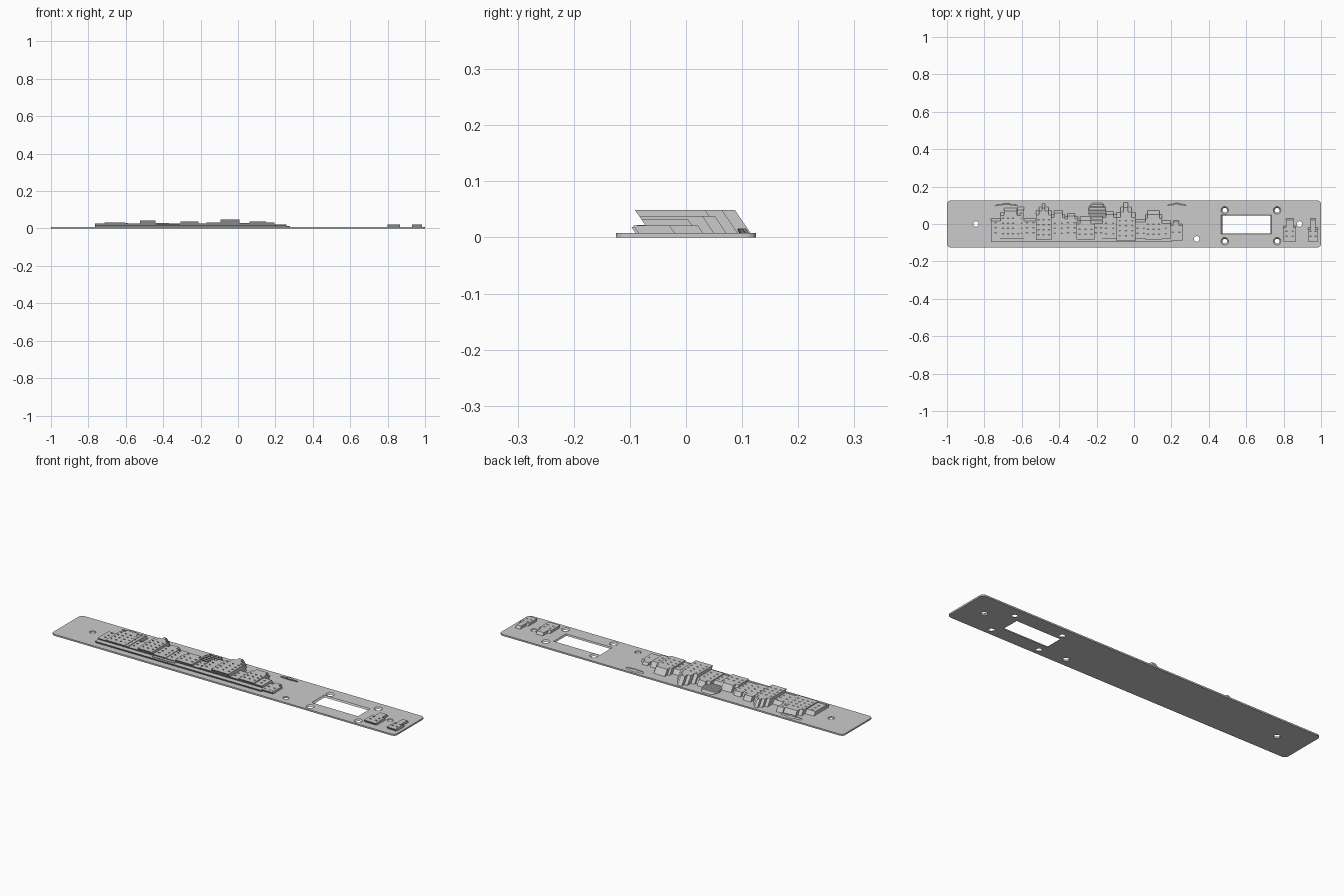
import bpy, bmesh, math

PLATE = 0.008      # plate thickness
LEAN = -0.68       # the relief leans toward -y as it rises

cube = bpy.data.objects.get("Cube")
if cube:
    bpy.data.objects.remove(cube, do_unlink=True)

grey = bpy.data.materials.new("plain grey")
grey.use_nodes = True
grey.diffuse_color = (0.6, 0.6, 0.6, 1)
grey.node_tree.nodes["Principled BSDF"].inputs["Base Color"].default_value = grey.diffuse_color


def loft(bm, low, high, z0, z1):
    """Closed solid between two matching outlines."""
    a = [bm.verts.new((x, y, z0)) for x, y in low]
    b = [bm.verts.new((x, y, z1)) for x, y in high]
    n = len(a)
    faces = [bm.faces.new(a[::-1]), bm.faces.new(b)]
    for i in range(n):
        j = (i + 1) % n
        faces.append(bm.faces.new((a[i], a[j], b[j], b[i])))
    bmesh.ops.recalc_face_normals(bm, faces=faces)


def leaning(bm, outline, z0, z1):
    """Prism whose outline is given where it meets the plate."""
    def at(z):
        return [(x, y + LEAN * (z - PLATE)) for x, y in outline]
    loft(bm, at(z0), at(z1), z0, z1)


def ellipse(cx, cy, rx, ry, n=32):
    return [(cx + rx * math.cos(math.tau * i / n), cy + ry * math.sin(math.tau * i / n))
            for i in range(n)]


def rect(x0, x1, y0, y1):
    return [(x0, y0), (x1, y0), (x1, y1), (x0, y1)]


def finish(name, bm):
    mesh = bpy.data.meshes.new(name)
    bm.to_mesh(mesh)
    bm.free()
    mesh.materials.append(grey)
    ob = bpy.data.objects.new(name, mesh)
    bpy.context.scene.collection.objects.link(ob)
    return ob


def carve(ob, bm):
    """Subtract the cutter solids and drop the helper."""
    cutter = finish("cutter", bm)
    cutter.hide_render = True
    mod = ob.modifiers.new("cut", 'BOOLEAN')
    mod.operation = 'DIFFERENCE'
    mod.solver = 'EXACT'
    mod.object = cutter
    bpy.context.view_layer.objects.active = ob
    bpy.ops.object.modifier_apply(modifier=mod.name)
    bpy.data.objects.remove(cutter, do_unlink=True)


# Mounting plate with rounded corners
R = 0.02
outline = []
for k, (sx, sy) in enumerate([(1, 1), (-1, 1), (-1, -1), (1, -1)]):
    for i in range(7):
        t = math.pi / 2 * (k + i / 6)
        outline.append((sx * (1 - R) + R * math.cos(t), sy * (0.125 - R) + R * math.sin(t)))
bm = bmesh.new()
loft(bm, outline, outline, 0, PLATE)
plate = finish("mounting_plate", bm)

# Plate openings: plain holes, countersunk holes and a display window
openings = []
for x, y in [(-0.845, 0), (0.335, -0.08), (0.885, 0)]:
    hole = ellipse(x, y, 0.015, 0.015)
    openings.append((hole, hole))
for x in (0.485, 0.765):
    for y in (-0.092, 0.073):
        openings.append((ellipse(x, y, 0.011, 0.011), ellipse(x, y, 0.021, 0.021)))
openings.append((rect(0.474, 0.73, -0.049, 0.043), rect(0.465, 0.736, -0.053, 0.05)))
for low, high in openings:
    bm = bmesh.new()
    loft(bm, low, high, -0.002, PLATE + 0.001)
    carve(plate, bm)


def building(name, cx, top, tiers, base=-0.063):
    """Stepped tower: tiers are (half width, y reached), with window recesses."""
    right, y = [], base
    for half, reach in tiers:
        right += [(cx + half, y), (cx + half, reach)]
        y = reach
    left = [(2 * cx - x, y) for x, y in reversed(right)]
    bm = bmesh.new()
    leaning(bm, right + left, PLATE - 0.001, top)
    ob = finish(name, bm)
    # Rows of small window recesses
    half, reach = tiers[0]
    cols = max(1, int(half * 2 / 0.026))
    step = half * 2 / cols
    cut = bmesh.new()
    y = base + 0.03
    while y < reach - 0.008:
        for c in range(cols):
            x = cx - half + step * (c + 0.5)
            leaning(cut, rect(x - 0.005, x + 0.005, y - 0.003, y + 0.003), top - 0.004, top + 0.004)
        y += 0.027
    carve(ob, cut)


# Skyline, from the right-hand end to the left
SKYLINE = [
    (-0.74, 0.027, [(0.025, 0.03)]),
    (-0.66, 0.032, [(0.055, 0.062), (0.035, 0.085)]),
    (-0.605, 0.03, [(0.018, 0.09)]),
    (-0.555, 0.027, [(0.035, 0.03)]),
    (-0.483, 0.043, [(0.042, 0.072), (0.025, 0.092), (0.008, 0.11)]),
    (-0.405, 0.03, [(0.037, 0.05), (0.022, 0.073)]),
    (-0.335, 0.027, [(0.035, 0.04), (0.02, 0.055)]),
    (-0.26, 0.038, [(0.048, 0.02), (0.03, 0.04)]),
    (-0.19, 0.027, [(0.026, 0.015)]),
    (-0.13, 0.032, [(0.038, 0.05), (0.02, 0.066)]),
    (-0.043, 0.049, [(0.05, 0.062), (0.03, 0.092), (0.012, 0.115)]),
    (0.035, 0.03, [(0.034, 0.025)]),
    (0.105, 0.038, [(0.044, 0.05), (0.032, 0.072)]),
    (0.17, 0.032, [(0.024, 0.02)]),
    (0.225, 0.02, [(0.035, 0), (0.016, 0.02)]),
]
for i, (cx, top, tiers) in enumerate(SKYLINE):
    building(f"skyline_building_{i + 1}", cx, top, tiers)

# Two low buildings at the far end
building("end_building_wide", 0.832, 0.021, [(0.034, -0.01), (0.02, 0.03)], -0.085)
building("end_building_narrow", 0.957, 0.021, [(0.026, -0.02), (0.014, 0.03)], -0.085)

# Street strip along the foot of the skyline
bm = bmesh.new()
leaning(bm, rect(-0.765, 0.2, -0.09, -0.06), PLATE - 0.001, 0.019)
leaning(bm, rect(0.2, 0.26, -0.08, -0.06), PLATE - 0.001, 0.019)
finish("street_strip", bm)
bm = bmesh.new()
leaning(bm, rect(-0.44, -0.31, -0.078, -0.062), 0.018, 0.022)
finish("street_kerb", bm)

# Banded globe behind the skyline
bm = bmesh.new()
cy, r = 0.072, 0.047
for k in range(5):
    y0 = -0.04 + 0.017 * k
    y1 = y0 + 0.012
    side = [(math.sqrt(r * r - y * y), y) for y in (y0, (y0 + y1) / 2, y1)]
    band = side + [(-x, y) for x, y in reversed(side)]
    leaning(bm, [(-0.197 + x, cy + y) for x, y in band], PLATE - 0.001, 0.019)
finish("banded_globe", bm)

# Small flying craft above the skyline
for name, x, y, rx in [("right_craft", -0.682, 0.1, 0.06), ("left_craft", 0.228, 0.101, 0.05)]:
    bm = bmesh.new()
    leaning(bm, ellipse(x, y, rx, 0.006, 20), PLATE - 0.001, 0.014)
    leaning(bm, ellipse(x, y + 0.004, rx * 0.4, 0.007, 16), PLATE - 0.001, 0.016)
    finish(name, bm)
